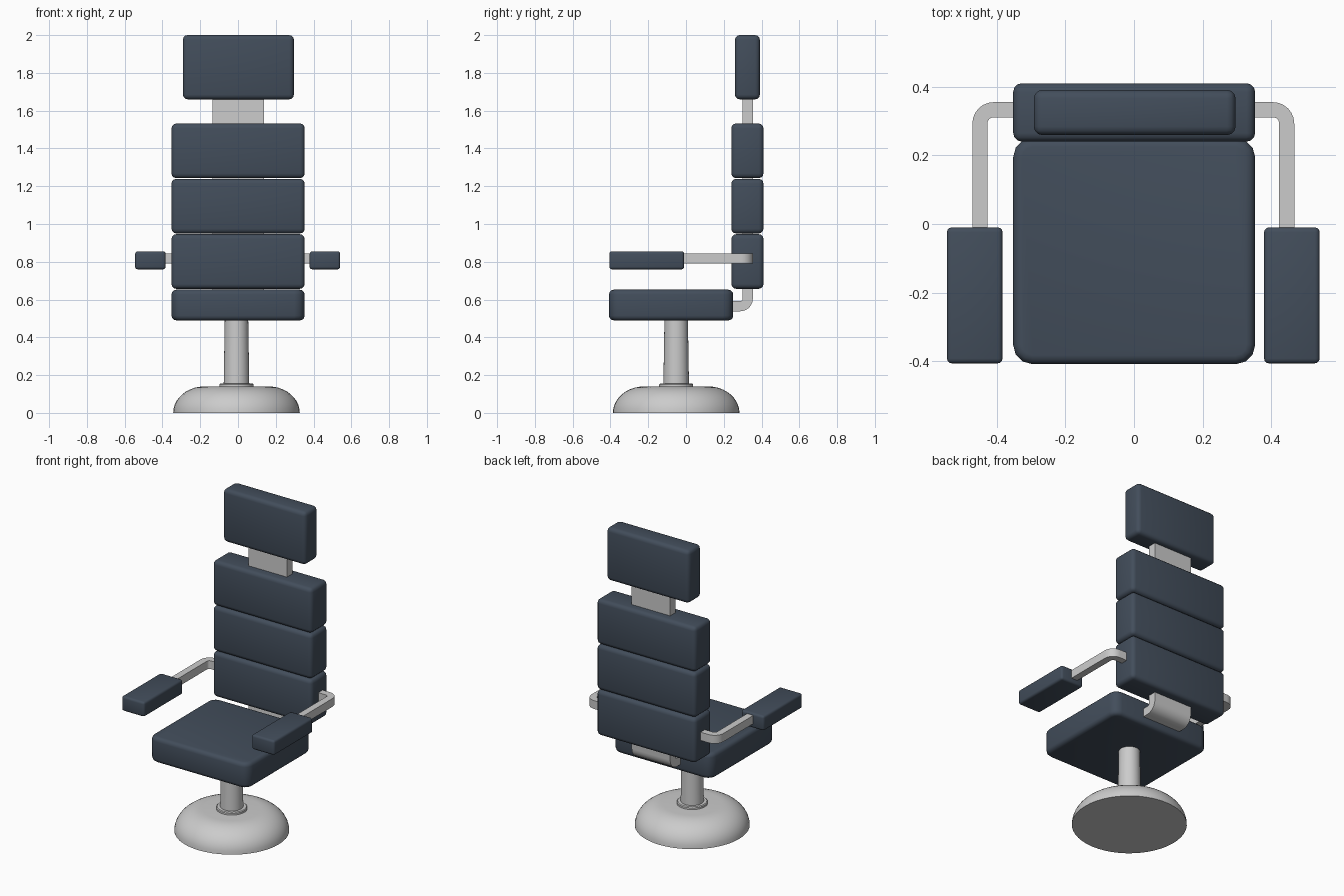
import bpy, bmesh
from math import sin, cos, pi
from mathutils import Vector

if "Cube" in bpy.data.objects:
    bpy.data.objects.remove(bpy.data.objects["Cube"])

navy = bpy.data.materials.new("navy_upholstery")
navy.diffuse_color = (0.055, 0.075, 0.105, 1)
navy.use_nodes = True
navy.node_tree.nodes["Principled BSDF"].inputs["Base Color"].default_value = navy.diffuse_color


def finish(bm, name, angle=40, mat=None):
    bmesh.ops.recalc_face_normals(bm, faces=bm.faces)
    me = bpy.data.meshes.new(name)
    bm.to_mesh(me)
    bm.free()
    ob = bpy.data.objects.new(name, me)
    bpy.context.collection.objects.link(ob)
    if mat:
        me.materials.append(mat)
    bpy.ops.object.select_all(action='DESELECT')
    ob.select_set(True)
    bpy.context.view_layer.objects.active = ob
    bpy.ops.object.shade_smooth_by_angle(angle=angle * pi / 180)
    return ob


def cushion(name, x, y, z, rim=0.025, corner=0.0):
    """Padded box between (min, max) pairs, optionally with cut upright corners."""
    bm = bmesh.new()
    bmesh.ops.create_cube(bm, size=1)
    for v in bm.verts:
        v.co = Vector([(a + b) / 2 + c * (b - a) for (a, b), c in zip((x, y, z), v.co)])
    if corner:
        upright = [e for e in bm.edges if abs(e.verts[0].co.z - e.verts[1].co.z) > 0.01]
        bmesh.ops.bevel(bm, geom=upright, offset=corner, segments=3, profile=0.5, affect='EDGES')
        edges = [e for e in bm.edges if abs(e.verts[0].co.z - e.verts[1].co.z) < 0.001]
    else:
        edges = bm.edges[:]
    bmesh.ops.bevel(bm, geom=edges, offset=rim, segments=3, profile=0.5, affect='EDGES')
    return finish(bm, name, 60, navy)


def bent_bar(name, start, bend, end, radius, half, to3d, depth):
    """Rectangular bar with one rounded right-angle bend; path runs along u, then v."""
    s = 1 if end[1] > bend[1] else -1
    cu, cv = bend[0] - radius, bend[1] + s * radius
    path = [(start, (0, -s))]
    for i in range(7):
        a = i / 6 * pi / 2
        n = (sin(a), -s * cos(a))
        path.append(((cu + radius * n[0], cv + radius * n[1]), n))
    path.append((end, (1, 0)))
    bm = bmesh.new()
    rings = []
    for p, n in path:
        rings.append([bm.verts.new(to3d(p[0] + k * half * n[0], p[1] + k * half * n[1], w))
                      for k, w in ((-1, depth[0]), (1, depth[0]), (1, depth[1]), (-1, depth[1]))])
    for r0, r1 in zip(rings, rings[1:]):
        for i in range(4):
            j = (i + 1) % 4
            bm.faces.new((r0[i], r0[j], r1[j], r1[i]))
    bm.faces.new(rings[0])
    bm.faces.new(rings[-1])
    return finish(bm, name)


def lathe(name, profile, centre, steps=48):
    bm = bmesh.new()
    vs = [bm.verts.new((r, 0, z)) for r, z in profile]
    es = [bm.edges.new(p) for p in zip(vs, vs[1:])]
    bmesh.ops.spin(bm, geom=vs + es, axis=(0, 0, 1), cent=(0, 0, 0), angle=2 * pi, steps=steps)
    bmesh.ops.remove_doubles(bm, verts=bm.verts, dist=1e-5)
    bmesh.ops.translate(bm, verts=bm.verts, vec=centre)
    return finish(bm, name)


# Pedestal: domed foot, collar, slightly tapered column
axis = (-0.008, -0.052, 0)
dome = [(0.17 + 0.165 * cos(i / 10 * pi / 2), 0.14 * sin(i / 10 * pi / 2)) for i in range(11)]
lathe("base_dome", [(0, 0)] + dome + [(0, 0.14)], axis)
lathe("column_collar", [(0, 0.13), (0.09, 0.13), (0.09, 0.151), (0.085, 0.156), (0, 0.156)], axis)
lathe("column", [(0, 0.13), (0.068, 0.13), (0.062, 0.50), (0, 0.50)], axis)

# Seat, three back pads and headrest
cushion("seat", (-0.352, 0.353), (-0.408, 0.25), (0.49, 0.652), 0.025, 0.055)
for i in range(3):
    z = 0.657 + i * 0.293
    cushion(f"back_pad_{i + 1}", (-0.352, 0.353), (0.24, 0.41), (z, z + 0.289))
cushion("headrest", (-0.292, 0.296), (0.259, 0.391), (1.66, 2.0))

# Flat spine bent from under the seat up to the headrest
bent_bar("spine", (0.15, 0.565), (0.327, 0.565), (0.327, 1.72), 0.04, 0.027,
         lambda u, v, w: (w, u, v), (-0.135, 0.138))

# Armrests and their bent supports
for side, label in ((-1, "left"), (1, "right")):
    bent_bar(f"arm_support_{label}", (0.28, 0.333), (0.447, 0.333), (0.447, -0.06), 0.04, 0.022,
             lambda u, v, w: (side * u - 0.002, v, w), (0.79, 0.843))
    xs = sorted((side * 0.381 - 0.002, side * 0.543 - 0.002))
    cushion(f"armrest_{label}", xs, (-0.406, -0.01), (0.76, 0.855), 0.014)
